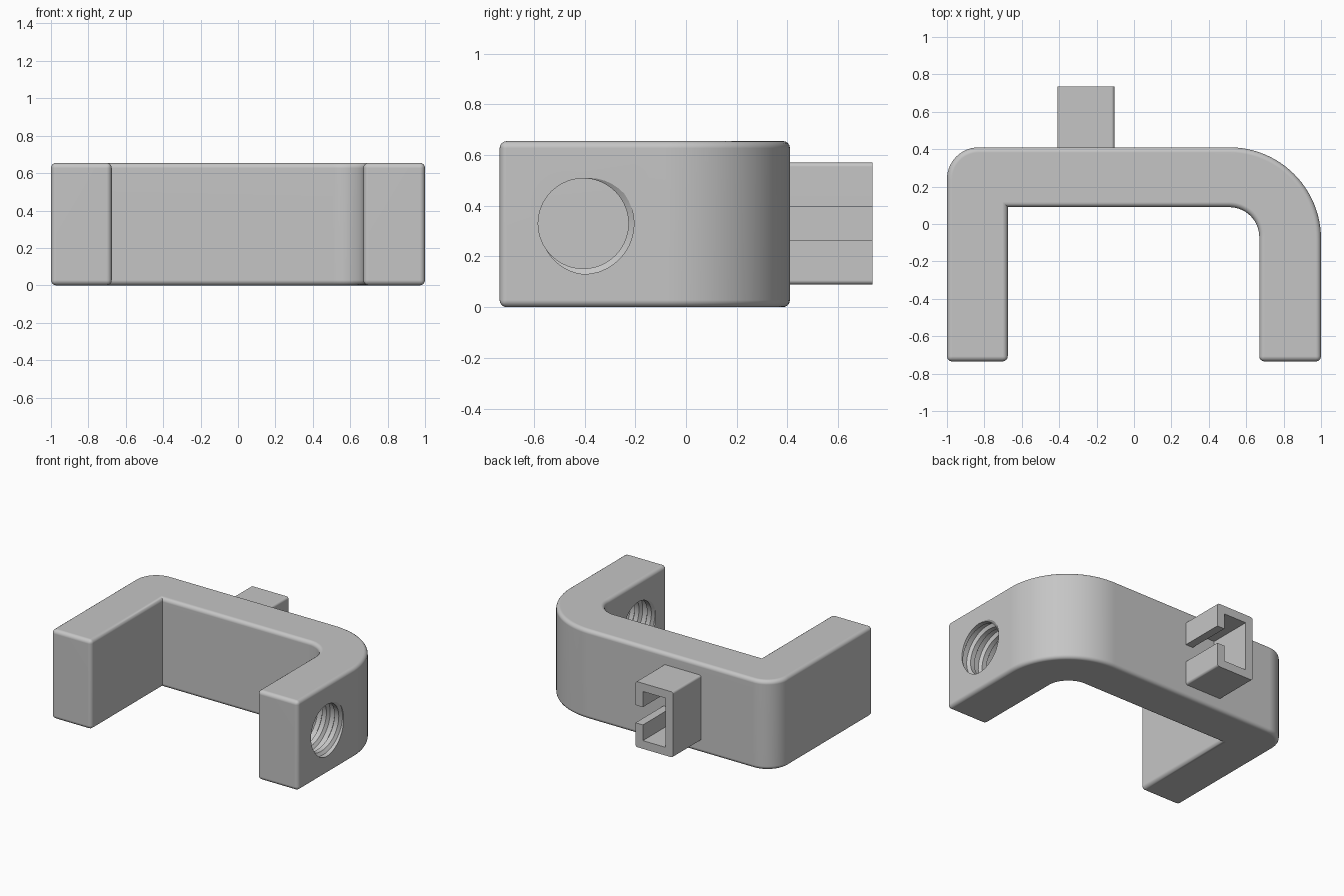
import bpy, bmesh, math
from mathutils import Vector

cube = bpy.data.objects.get("Cube")
if cube:
    bpy.data.objects.remove(cube, do_unlink=True)

grey = bpy.data.materials.new("plain_grey")
grey.use_nodes = True
grey.diffuse_color = (0.56, 0.56, 0.56, 1)
grey.node_tree.nodes["Principled BSDF"].inputs["Base Color"].default_value = (0.56, 0.56, 0.56, 1)


def make_object(name, bm):
    bmesh.ops.recalc_face_normals(bm, faces=bm.faces[:])
    mesh = bpy.data.meshes.new(name)
    bm.to_mesh(mesh)
    bm.free()
    obj = bpy.data.objects.new(name, mesh)
    mesh.materials.append(grey)
    bpy.context.collection.objects.link(obj)
    return obj


def make_active(obj):
    bpy.ops.object.select_all(action='DESELECT')
    obj.select_set(True)
    bpy.context.view_layer.objects.active = obj


def extrude(points, offset):
    """Prism from a closed outline of 3D points."""
    bm = bmesh.new()
    face = bm.faces.new([bm.verts.new(p) for p in points])
    new = bmesh.ops.extrude_face_region(bm, geom=[face])["geom"]
    bmesh.ops.translate(bm, vec=offset, verts=[v for v in new if isinstance(v, bmesh.types.BMVert)])
    bmesh.ops.recalc_face_normals(bm, faces=bm.faces[:])
    return bm


def arc(cx, cy, r, start, end, steps):
    angles = [math.radians(start + (end - start) * i / steps) for i in range(steps + 1)]
    return [(cx + r * math.cos(a), cy + r * math.sin(a)) for a in angles]


def round_edges(bm, width, keep):
    edges = [e for e in bm.edges if e.calc_face_angle(0) > 0.6 and keep(e)]
    bmesh.ops.bevel(bm, geom=edges, offset=width, segments=4, profile=0.5,
                    affect='EDGES', clamp_overlap=True)


# Frame: U-shaped bracket, one wide bend, one tight corner, one sharp inner corner
FRONT, BACK, INNER, HEIGHT = -0.735, 0.41, 0.09, 0.655
INNER_CORNER = Vector((-0.675, INNER))
outline = [(-1, FRONT), (-0.675, FRONT), tuple(INNER_CORNER)]
outline += arc(0.51, -0.07, 0.16, 90, 0, 14)
outline += [(0.67, FRONT), (1, FRONT)]
outline += arc(0.51, -0.08, 0.49, 0, 90, 24)
outline += arc(-0.83, 0.24, 0.17, 90, 180, 14)
bm = extrude([(x, y, 0) for x, y in outline], (0, 0, HEIGHT))
round_edges(bm, 0.028, lambda e: any((v.co.xy - INNER_CORNER).length > 0.001 for v in e.verts))
frame = make_object("frame", bm)

# Threaded hole cutter: a profile swept along a helix
SEG, PITCH = 40, 0.1
SWEEP = SEG * 5
profile = [(0, 0.178), (0.035, 0.178), (0.05, 0.2), (0.085, 0.2)]
bm = bmesh.new()
verts = {}
for s in range(SWEEP + SEG + 1):
    a = math.tau * s / SEG
    for k, (dx, r) in enumerate(profile):
        if k == 0 or s <= SWEEP:
            verts[s, k] = bm.verts.new((0.54 + PITCH * s / SEG + dx,
                                        -0.405 + r * math.cos(a), 0.33 + r * math.sin(a)))
for s in range(SWEEP):
    for k in range(4):
        if k < 3:
            far = (verts[s + 1, k + 1], verts[s, k + 1])
        else:
            far = (verts[s + 1 + SEG, 0], verts[s + SEG, 0])
        bm.faces.new((verts[s, k], verts[s + 1, k], *far))
ends = [bm.verts.new((x, -0.405, 0.33)) for x in (0.45, 1.25)]
for e in [e for e in bm.edges if e.is_boundary]:
    bm.faces.new((*e.verts, ends[e.verts[0].co.x > 0.84]))
cutter = make_object("thread_cutter", bm)
cutter.hide_render = True

make_active(frame)
cut = frame.modifiers.new("threaded_hole", 'BOOLEAN')
cut.operation = 'DIFFERENCE'
cut.solver = 'EXACT'
cut.object = cutter
bpy.ops.object.modifier_apply(modifier=cut.name)
bpy.data.objects.remove(cutter, do_unlink=True)

# Rear clip: C-shaped channel with its slot facing the left side
X0, X1, Z0, Z1, WALL = -0.41, -0.105, 0.09, 0.57, 0.06
SLOT0, SLOT1 = 0.265, 0.395
section = [(X1, SLOT0), (X1, Z0), (X0, Z0), (X0, Z1), (X1, Z1), (X1, SLOT1),
           (X1 - WALL, SLOT1), (X1 - WALL, Z1 - WALL), (X0 + WALL, Z1 - WALL),
           (X0 + WALL, Z0 + WALL), (X1 - WALL, Z0 + WALL), (X1 - WALL, SLOT0)]
bm = extrude([(x, BACK - 0.01, z) for x, z in section], (0, 0.335, 0))
corners = [(x, z) for x in (X0, X1) for z in (Z0, Z1)]
round_edges(bm, 0.016, lambda e: all(
    any(abs(v.co.x - x) + abs(v.co.z - z) < 0.001 for x, z in corners) for v in e.verts)
    and abs(e.verts[0].co.y - e.verts[1].co.y) > 0.1)
clip = make_object("rear_clip", bm)

for obj in (frame, clip):
    make_active(obj)
    bpy.ops.object.shade_smooth_by_angle(angle=math.radians(30))
    obj.modifiers.new("even_shading", 'WEIGHTED_NORMAL').keep_sharp = True
